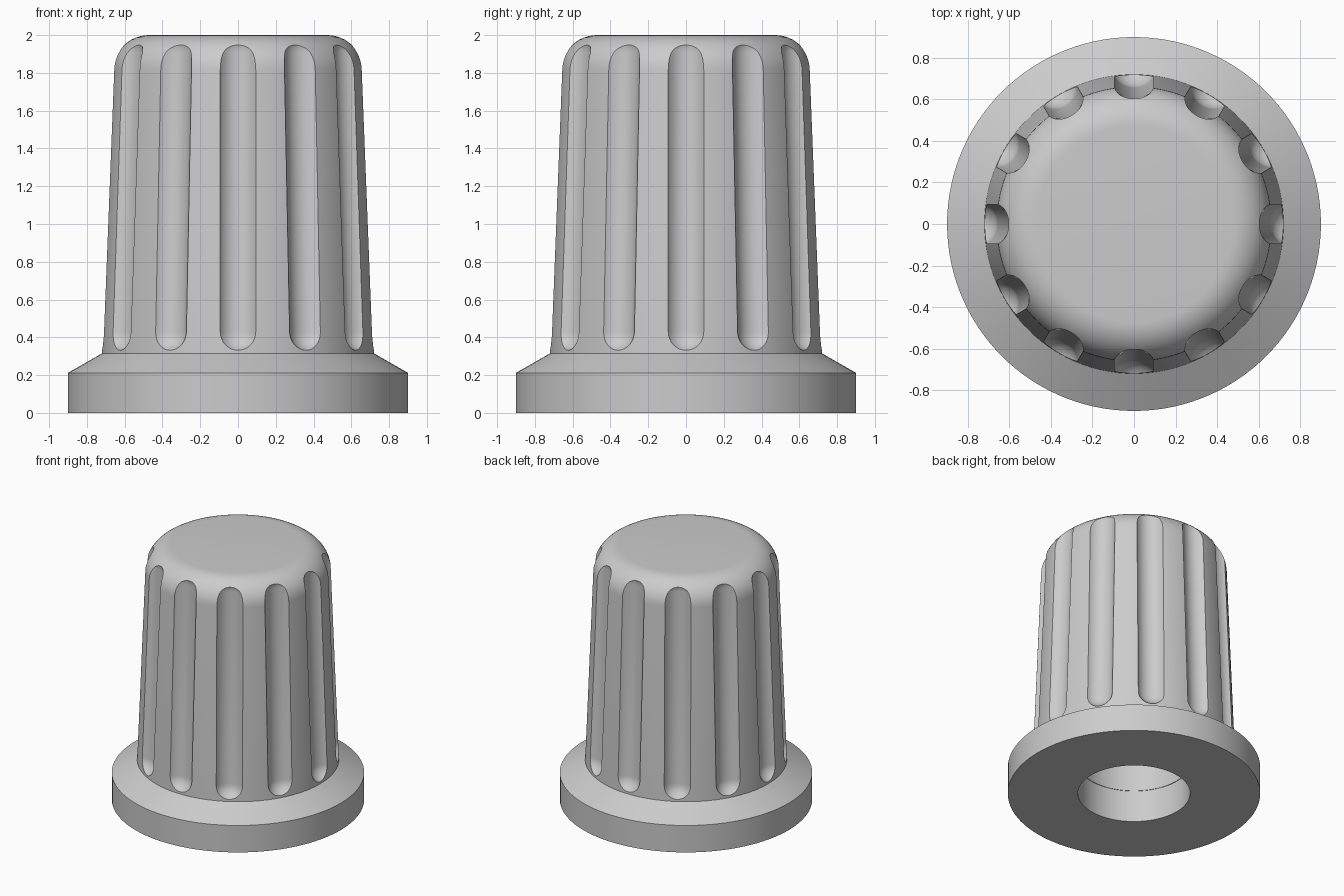
import bpy, bmesh, math
from mathutils import Vector, Matrix

if "Cube" in bpy.data.objects:
    bpy.data.objects.remove(bpy.data.objects["Cube"])

grey = bpy.data.materials.new("light_grey")
grey.diffuse_color = (0.6, 0.6, 0.6, 1)
grey.use_nodes = True
grey.node_tree.nodes["Principled BSDF"].inputs["Base Color"].default_value = grey.diffuse_color


def lathe(bm, profile, segs, mat=Matrix.Identity(4)):
    """Spin an (r, z) profile that starts and ends on the axis."""
    rings = []
    for r, z in profile:
        n = 1 if r < 1e-6 else segs
        rings.append([bm.verts.new(mat @ Vector((r * math.cos(2 * math.pi * i / segs),
                                                 r * math.sin(2 * math.pi * i / segs), z)))
                      for i in range(n)])
    for a, b in zip(rings, rings[1:]):
        for i in range(segs):
            j = (i + 1) % segs
            if len(a) == 1:
                bm.faces.new((a[0], b[j], b[i]))
            elif len(b) == 1:
                bm.faces.new((a[i], a[j], b[0]))
            else:
                bm.faces.new((a[i], a[j], b[j], b[i]))


def finish(bm, name):
    bmesh.ops.recalc_face_normals(bm, faces=bm.faces)
    me = bpy.data.meshes.new(name)
    bm.to_mesh(me)
    bm.free()
    ob = bpy.data.objects.new(name, me)
    bpy.context.collection.objects.link(ob)
    me.materials.append(grey)
    return ob


def arc(cr, cz, rad, a0, a1, n):
    return [(cr + rad * math.cos(math.radians(a0 + (a1 - a0) * i / n)),
             cz + rad * math.sin(math.radians(a0 + (a1 - a0) * i / n))) for i in range(n + 1)]


# Knob: shaft bore, skirt, tapered body and rounded top
profile = [(0, 1.4), (0.396, 1.4), (0.396, 0.25), (0.4, 0.25), (0.4, 0), (0.9, 0),
           (0.9, 0.212), (0.72, 0.315)]
profile += arc(0.472, 1.81, 0.19, 2, 90, 12) + [(0, 2.0)]
bm = bmesh.new()
lathe(bm, profile, 120)
knob = finish(bm, "knob")

# Twelve shallow round-ended grip flutes that follow the taper
low, high, rad = Vector((0.766, 0, 0.431)), Vector((0.708, 0, 1.915)), 0.11
axis = high - low
capsule = arc(0, 0, rad, -90, 0, 10) + arc(0, axis.length, rad, 0, 90, 10)
capsule[0], capsule[-1] = (0, -rad), (0, axis.length + rad)
tilt = Matrix.Translation(low) @ Vector((0, 0, 1)).rotation_difference(axis).to_matrix().to_4x4()
bm = bmesh.new()
for k in range(12):
    lathe(bm, capsule, 48, Matrix.Rotation(math.radians(30 * k), 4, 'Z') @ tilt)
cutter = finish(bm, "flute_cutter")
cutter.hide_render = True

cut = knob.modifiers.new("flutes", 'BOOLEAN')
cut.operation = 'DIFFERENCE'
cut.solver = 'EXACT'
cut.object = cutter
bpy.context.view_layer.objects.active = knob
knob.select_set(True)
bpy.ops.object.modifier_apply(modifier=cut.name)
bpy.data.objects.remove(cutter)
bpy.ops.object.shade_smooth_by_angle(angle=math.radians(25))
